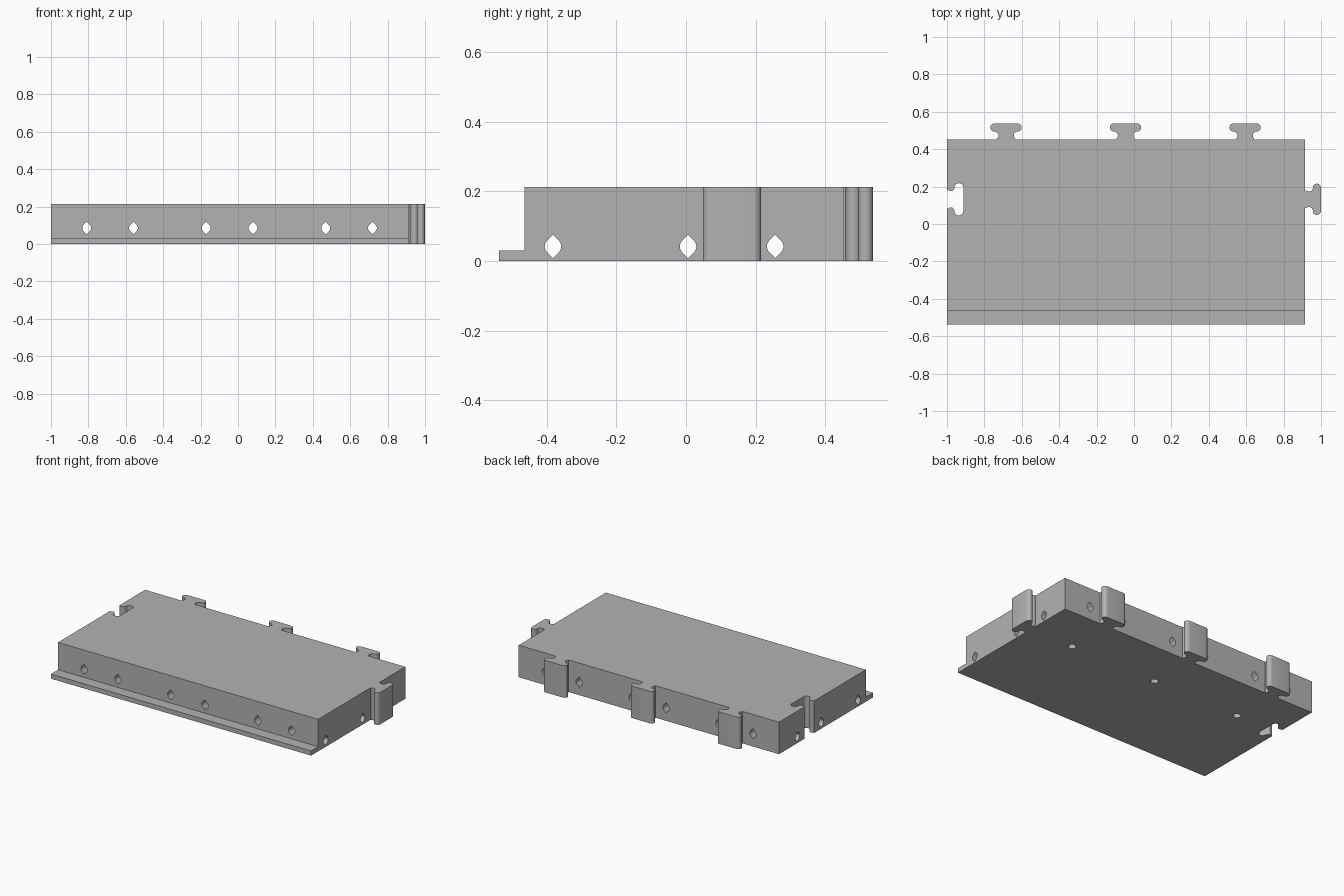
import bpy, bmesh, math
from mathutils import Matrix, Vector

if "Cube" in bpy.data.objects:
    bpy.data.objects.remove(bpy.data.objects["Cube"], do_unlink=True)

# Main dimensions
LEFT, RIGHT = 0.914, -1.0
BACK, STEP, FRONT = 0.452, -0.463, -0.537
HEIGHT, LIP = 0.213, 0.031
R = 0.0213                       # radius of the connector curves
TAB_X = (-0.684, -0.045, 0.594)  # back connectors
SIDE_Y = 0.132                   # side connector
HOLE_R = 0.0237

grey = bpy.data.materials.new("mid grey")
grey.use_nodes = True
colour = (0.45, 0.45, 0.45, 1)
grey.diffuse_color = colour
grey.node_tree.nodes["Principled BSDF"].inputs["Base Color"].default_value = colour


def arc(cx, cy, r, start, end, n=10):
    return [(cx + r * math.cos(math.radians(start + (end - start) * i / n)),
             cy + r * math.sin(math.radians(start + (end - start) * i / n)))
            for i in range(n + 1)]


def connector(gap=0.0):
    """T-shaped connector outline, rising from y = 0, right to left."""
    c = 0.0625
    half = [(0.0475 + gap, 0)]
    half += arc(c, R, R - gap, 225, 90)
    half += arc(c, 3 * R, R + gap, -90, 90)[1:]
    return half + [(-x, y) for x, y in reversed(half)]


def prism(name, points, depth):
    """Extrude a flat outline upward into a solid."""
    bm = bmesh.new()
    face = bm.faces.new([bm.verts.new((x, y, 0)) for x, y in points])
    top = bmesh.ops.extrude_face_region(bm, geom=[face])["geom"]
    bmesh.ops.translate(bm, vec=(0, 0, depth),
                        verts=[v for v in top if isinstance(v, bmesh.types.BMVert)])
    bmesh.ops.recalc_face_normals(bm, faces=bm.faces)
    mesh = bpy.data.meshes.new(name)
    bm.to_mesh(mesh)
    bm.free()
    obj = bpy.data.objects.new(name, mesh)
    bpy.context.collection.objects.link(obj)
    return obj


def pointed_hole():
    """Round hole with 45 degree points at the top and bottom."""
    tip = HOLE_R * math.sqrt(2)
    return (arc(0, 0, HOLE_R, -45, 45) + [(0, tip)]
            + arc(0, 0, HOLE_R, 135, 225) + [(0, -tip)])


# Plan outline with interlocking tabs and the matching socket
outline = [(RIGHT, FRONT), (LEFT, FRONT)]
outline += [(LEFT + y, SIDE_Y - x) for x, y in reversed(connector())][::-1][::-1]
if outline[2][1] > outline[-1][1]:
    outline[2:] = outline[2:][::-1]
outline += [(LEFT, BACK)]
for tx in reversed(TAB_X):
    outline += [(tx + x, BACK + y) for x, y in connector()]
outline += [(RIGHT, BACK)]
outline += [(RIGHT + y, SIDE_Y + x) for x, y in connector(0.0025)]
body = prism("base_tile", outline, HEIGHT)
body.data.materials.append(grey)

cutters = []

# Step above the front lip
step = prism("lip_step_cutter", [(-1.2, -0.8), (1.2, -0.8), (1.2, STEP), (-1.2, STEP)], 1)
step.location.z = LIP
cutters.append(step)

# Passages from front to back, a pair beside each back tab
for tx in TAB_X:
    for side in (-1, 1):
        hole = prism("long_hole_cutter", pointed_hole(), 2)
        hole.matrix_world = (Matrix.Translation((tx + side * 0.125, 1, 0.085))
                             @ Matrix.Rotation(math.pi / 2, 4, "X"))
        cutters.append(hole)

# Passages from side to side
for y in (-0.382, SIDE_Y - 0.126, SIDE_Y + 0.124):
    hole = prism("cross_hole_cutter", pointed_hole(), 3)
    axes = Matrix((Vector((0, 0, 1)), Vector((1, 0, 0)), Vector((0, 1, 0)))).to_4x4()
    hole.matrix_world = Matrix.Translation((-1.5, y, 0.042)) @ axes
    cutters.append(hole)

# Blind round holes underneath
for tx in TAB_X:
    hole = prism("underside_hole_cutter", arc(0, 0, HOLE_R, 0, 345, 23), 0.2)
    hole.location = (tx, SIDE_Y + 0.003, -0.1)
    cutters.append(hole)

# Cut everything and keep the clean result
for cutter in cutters:
    cutter.hide_render = True
    mod = body.modifiers.new(cutter.name, "BOOLEAN")
    mod.operation = "DIFFERENCE"
    mod.solver = "EXACT"
    mod.object = cutter
bpy.context.view_layer.update()
result = bpy.data.meshes.new_from_object(
    body.evaluated_get(bpy.context.evaluated_depsgraph_get()))
body.modifiers.clear()
body.data = result
result.materials.clear()
result.materials.append(grey)
for cutter in cutters:
    bpy.data.objects.remove(cutter, do_unlink=True)

# Smooth the curved walls, keep the corners sharp
bpy.ops.object.select_all(action="DESELECT")
body.select_set(True)
bpy.context.view_layer.objects.active = body
bpy.ops.object.shade_smooth_by_angle(angle=math.radians(30))
